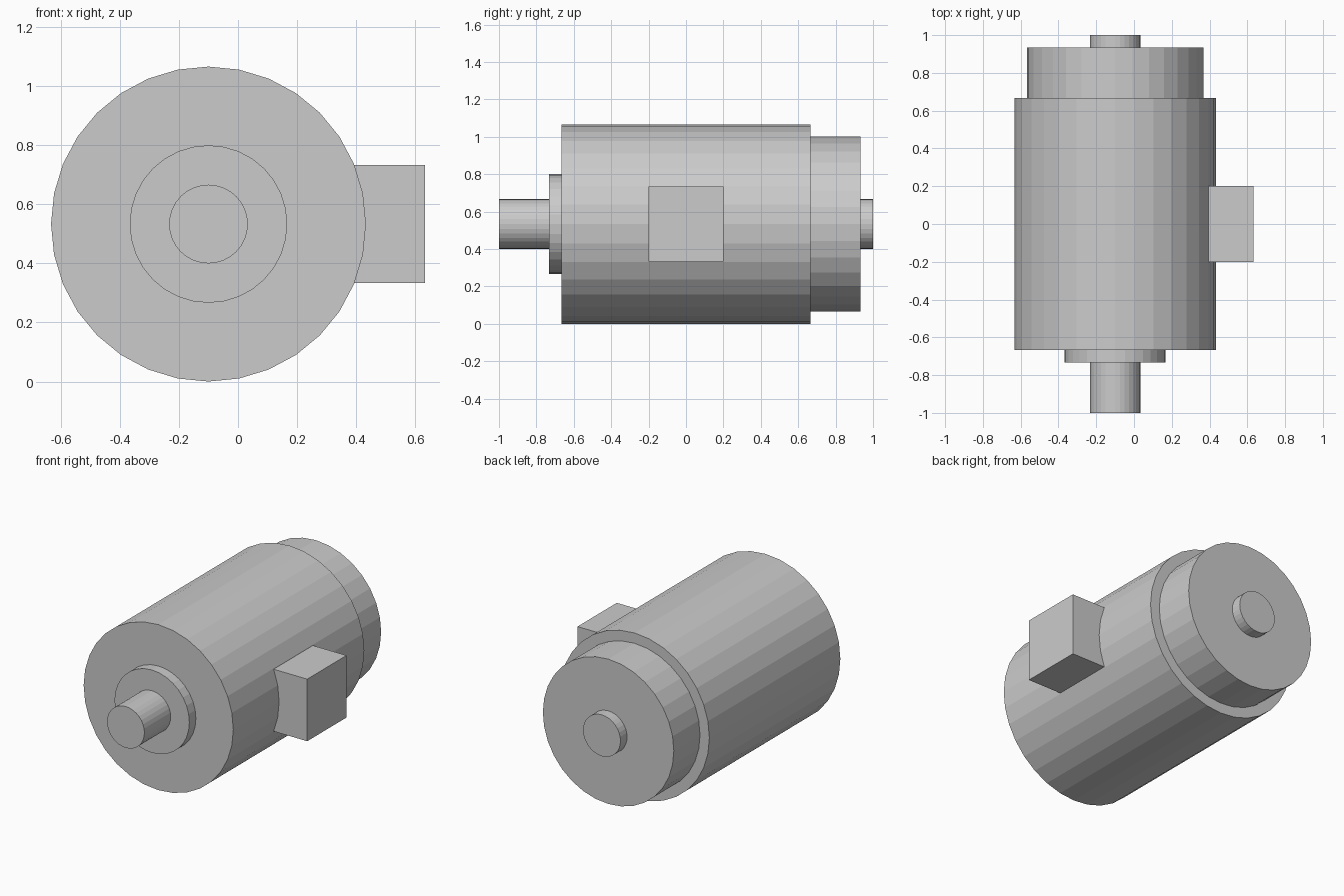
import bpy
from math import pi

if "Cube" in bpy.data.objects:
    bpy.data.objects.remove(bpy.data.objects["Cube"])

AXIS_X, AXIS_Z = -0.1, 0.5333


def cylinder(name, radius, y0, y1, sides=32):
    """Flat-shaded cylinder lying along y on the motor axis."""
    bpy.ops.mesh.primitive_cylinder_add(
        vertices=sides, radius=radius, depth=y1 - y0,
        location=(AXIS_X, (y0 + y1) / 2, AXIS_Z), rotation=(pi / 2, 0, 0))
    bpy.context.object.name = name
    bpy.ops.object.transform_apply(location=False, rotation=True, scale=True)


# Motor housing, end parts and shaft
cylinder("motor_body", 0.5333, -0.6667, 0.6667)
cylinder("front_flange", 0.2667, -0.7333, -0.6667)
cylinder("rear_cover", 0.4667, 0.6667, 0.9333)
cylinder("front_shaft", 0.1333, -1.0, -0.7333)
cylinder("rear_shaft", 0.1333, 0.9333, 1.0)

# Terminal box, sunk into the side of the body
bpy.ops.mesh.primitive_cube_add(size=0.4, location=(0.4333, 0, AXIS_Z))
bpy.context.object.name = "terminal_box"
